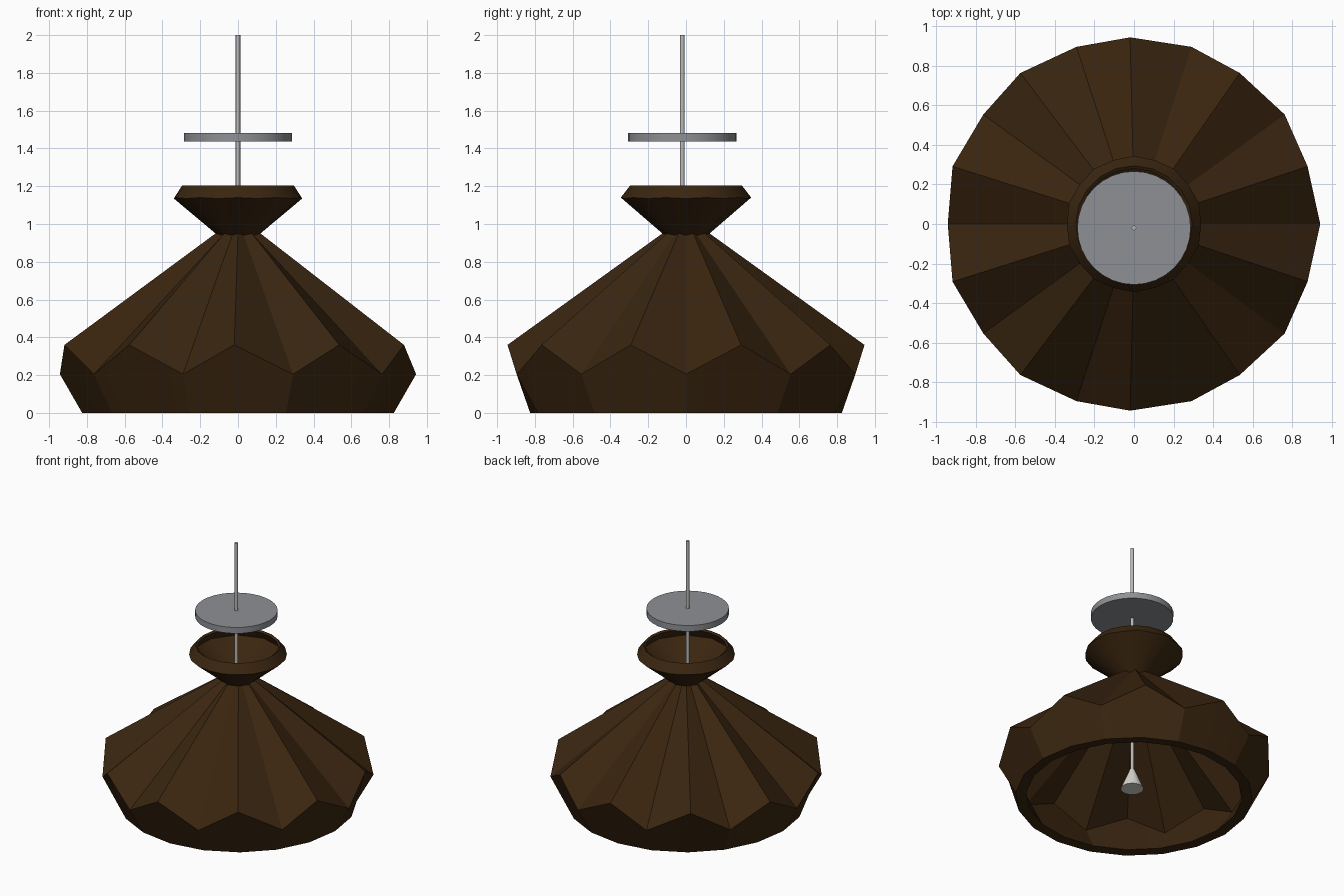
import bpy, bmesh, math

if "Cube" in bpy.data.objects:
    bpy.data.objects.remove(bpy.data.objects["Cube"])


def material(name, rgb):
    m = bpy.data.materials.new(name)
    m.diffuse_color = (*rgb, 1.0)
    m.use_nodes = True
    m.node_tree.nodes["Principled BSDF"].inputs["Base Color"].default_value = m.diffuse_color
    return m


brown = material("dark_brown", (0.042, 0.019, 0.005))
grey = material("grey_metal", (0.27, 0.28, 0.30))
silver = material("light_metal", (0.50, 0.50, 0.49))
cream = material("pale_socket", (0.68, 0.67, 0.62))


def finish(name, bm, mat, angle):
    bmesh.ops.recalc_face_normals(bm, faces=bm.faces)
    me = bpy.data.meshes.new(name)
    bm.to_mesh(me)
    bm.free()
    me.materials.append(mat)
    ob = bpy.data.objects.new(name, me)
    bpy.context.collection.objects.link(ob)
    bpy.ops.object.select_all(action='DESELECT')
    ob.select_set(True)
    bpy.context.view_layer.objects.active = ob
    bpy.ops.object.shade_smooth_by_angle(angle=math.radians(angle))
    return ob


# Pleated shade: each ring is (ridge radius, ridge z, valley radius, valley z, x shift)
SIDES = 20
RINGS = [
    (0.295, 1.205, 0.295, 1.205, 0),     # top rim
    (0.345, 1.14, 0.34, 1.135, 0),       # widest part of the collar
    (0.125, 0.95, 0.10, 0.94, 0),        # gathered neck
    (0.945, 0.36, 0.943, 0.205, -0.02),  # zigzag shoulder
    (0.825, 0.0, 0.825, 0.0, 0),         # bottom edge
    (0.75, 0.005, 0.75, 0.005, 0),       # inner lip
    (0.89, 0.345, 0.89, 0.205, -0.02),   # inner shoulder
    (0.09, 0.915, 0.07, 0.905, 0),       # inner neck
    (0.09, 0.96, 0.07, 0.955, 0),
    (0.31, 1.14, 0.305, 1.135, 0),       # inside of the collar
    (0.28, 1.195, 0.28, 1.195, 0),
]
bm = bmesh.new()
loops = []
for rh, zh, rl, zl, dx in RINGS:
    ring = []
    for k in range(SIDES):
        a = math.tau * k / SIDES - math.pi / 2
        r, z, d = (rh, zh, dx) if k % 2 == 0 else (rl, zl, 0)
        ring.append(bm.verts.new((r * math.cos(a) + d, r * math.sin(a), z)))
    loops.append(ring)
for i, low in enumerate(loops):
    up = loops[(i + 1) % len(loops)]
    for k in range(SIDES):
        n = (k + 1) % SIDES
        bm.faces.new((low[k], low[n], up[n], up[k]))
finish("pleated_shade", bm, brown, 25)


# Round parts hang on one axis, slightly in front of centre
def round_part(name, r_bottom, r_top, z0, z1, sides, mat):
    bm = bmesh.new()
    bmesh.ops.create_cone(bm, cap_ends=True, segments=sides, radius1=r_bottom,
                          radius2=r_top, depth=z1 - z0)
    bmesh.ops.translate(bm, verts=bm.verts, vec=(0, -0.02, (z0 + z1) / 2))
    finish(name, bm, mat, 30)


round_part("hanging_rod", 0.012, 0.012, 0.2, 2.0, 16, silver)
round_part("ceiling_disc", 0.287, 0.287, 1.437, 1.483, 32, grey)
round_part("lamp_socket", 0.08, 0.016, 0.07, 0.225, 24, cream)
